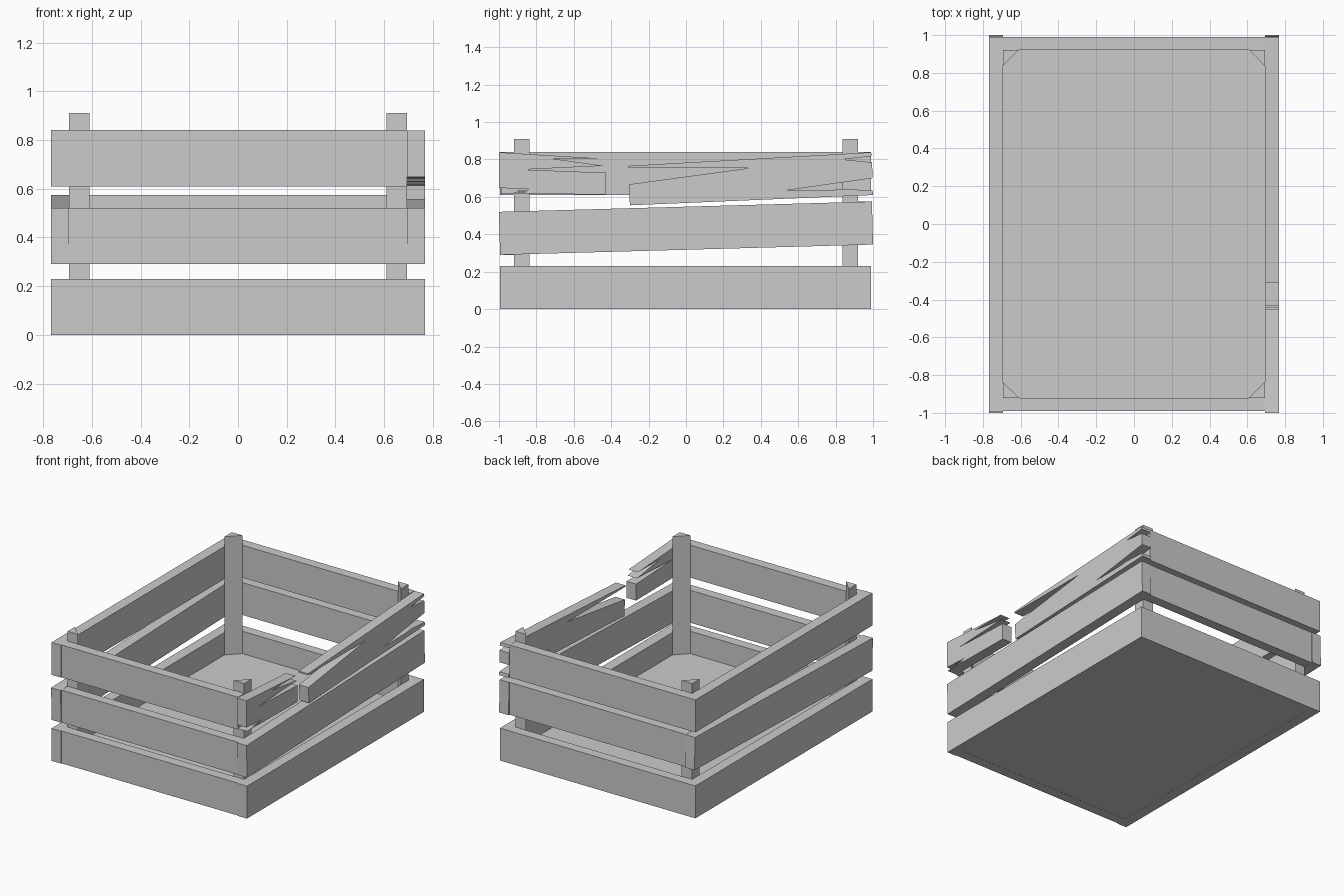
import bpy, bmesh
from mathutils import Vector

if "Cube" in bpy.data.objects:
    bpy.data.objects.remove(bpy.data.objects["Cube"])

XO, XI = 0.767, 0.693     # outer / inner face of the side planks
YO, YI = 0.99, 0.92       # outer / inner face of the end planks


def prism(name, points, push):
    """Extrude a closed flat outline along the vector push."""
    bm = bmesh.new()
    face = bm.faces.new([bm.verts.new(p) for p in points])
    res = bmesh.ops.extrude_face_region(bm, geom=[face], use_keep_orig=True)
    verts = [g for g in res["geom"] if isinstance(g, bmesh.types.BMVert)]
    bmesh.ops.translate(bm, verts=verts, vec=Vector(push))
    bmesh.ops.recalc_face_normals(bm, faces=bm.faces)
    mesh = bpy.data.meshes.new(name)
    bm.to_mesh(mesh)
    bm.free()
    obj = bpy.data.objects.new(name, mesh)
    bpy.context.collection.objects.link(obj)
    return obj


def side_plank(name, side, outline):
    """Plank on the left (-1) or right (1) side from a (y, z) outline."""
    return prism(name, [(side * XI, y, z) for y, z in outline], (side * (XO - XI), 0, 0))


def end_plank(name, side, z0, z1):
    """Plank on the front (-1) or back (1) end."""
    y = side * YI
    pts = [(-XI, y, z0), (XI, y, z0), (XI, y, z1), (-XI, y, z1)]
    return prism(name, pts, (0, side * (YO - YI), 0))


# Floor board
prism("floor", [(-XI, -YI, 0.001), (XI, -YI, 0.001), (XI, YI, 0.001), (-XI, YI, 0.001)], (0, 0, 0.07))

# Triangular corner posts
for sx, nx in ((-1, "left"), (1, "right")):
    for sy, ny in ((-1, "front"), (1, "back")):
        pts = [(sx * XI, sy * YI, 0.07), (sx * (XI - 0.083), sy * YI, 0.07),
               (sx * XI, sy * (YI - 0.083), 0.07)]
        prism(f"{ny}_{nx}_post", pts, (0, 0, 0.84))

# Front and back planks; the middle back one sits higher
for name, heights in (("front", (0.0, 0.29, 0.61)), ("back", (0.0, 0.345, 0.61))):
    for row, z in zip(("bottom", "middle", "top"), heights):
        end_plank(f"{name}_{row}_plank", -1 if name == "front" else 1, z, z + 0.23)

# Side planks; the middle ones tilt up towards the back
straight = [(-0.995, 0), (0.99, 0), (0.99, 0.23), (-0.995, 0.23)]
tilted = [(-0.994, 0.29), (1, 0.345), (0.994, 0.575), (-1, 0.52)]
for side, name in ((-1, "left"), (1, "right")):
    side_plank(f"{name}_bottom_plank", side, straight)
    side_plank(f"{name}_middle_plank", side, tilted)
side_plank("left_top_plank", -1, [(y, z + 0.61) for y, z in straight])

# Snapped top plank on the right: front half with splintered ends
side_plank("broken_plank_front", 1, [
    (-1, 0.838), (-0.45, 0.805), (-0.71, 0.804), (-0.44, 0.766), (-0.87, 0.746),
    (-0.43, 0.729), (-0.43, 0.612), (-0.995, 0.619), (-0.83, 0.626), (-0.92, 0.631),
    (-0.825, 0.64), (-1, 0.648)])

# Snapped top plank on the right: sagging back half
side_plank("broken_plank_back", 1, [
    (-0.3, 0.555), (1, 0.61), (0.998, 0.634), (0.84, 0.642), (0.77, 0.636), (0.525, 0.633),
    (0.997, 0.7), (0.995, 0.785), (0.84, 0.8), (0.993, 0.818), (0.99, 0.838),
    (-0.31, 0.766), (-0.31, 0.756), (0.345, 0.755), (-0.305, 0.667)])
